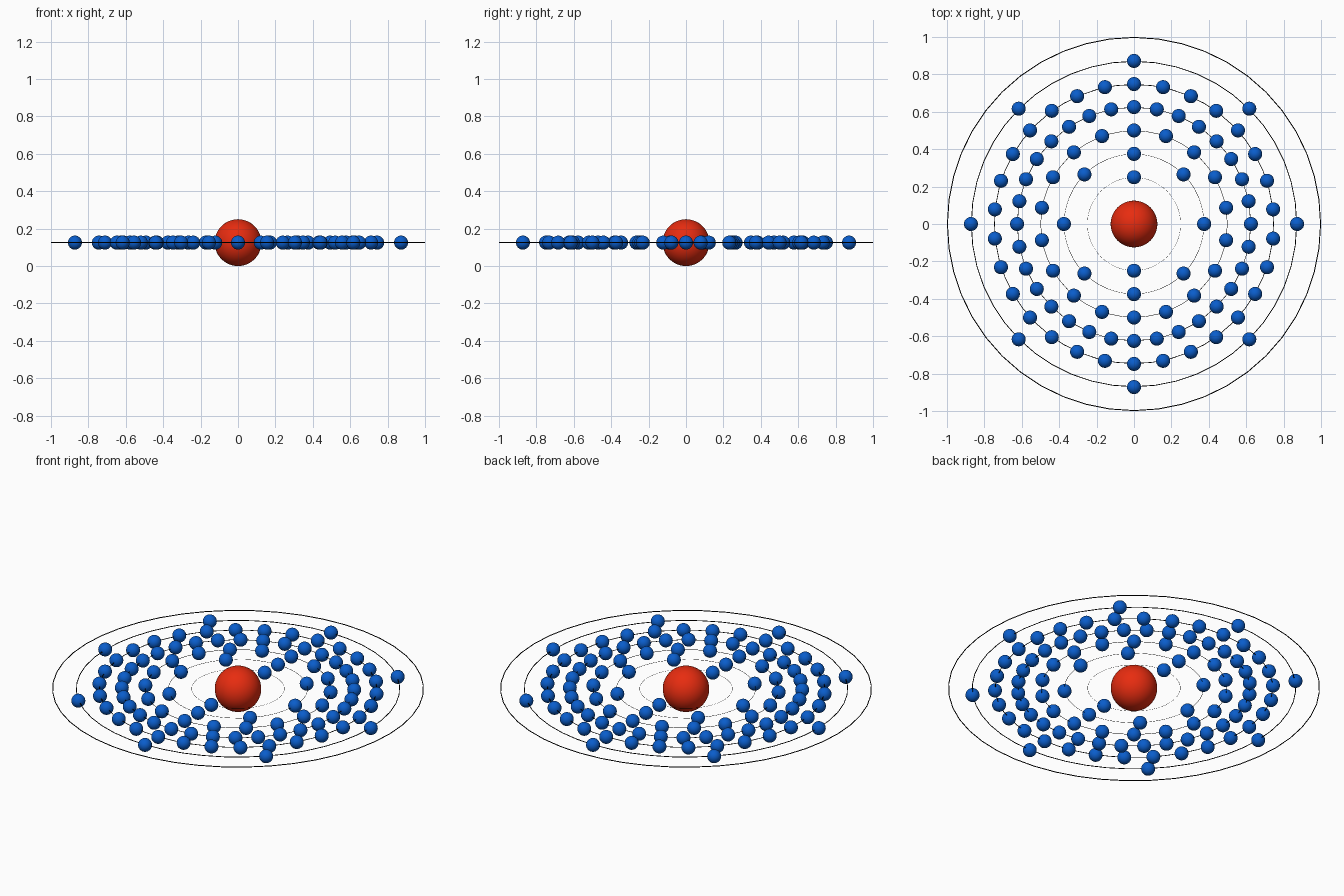
import bpy
from math import sin, cos, tau, radians

if "Cube" in bpy.data.objects:
    bpy.data.objects.remove(bpy.data.objects["Cube"])

Z = 0.125           # height of the orbit plane


def material(name, rgb):
    m = bpy.data.materials.new(name)
    m.diffuse_color = (*rgb, 1)
    m.use_nodes = True
    m.node_tree.nodes["Principled BSDF"].inputs["Base Color"].default_value = m.diffuse_color
    return m


RED = material("red", (0.8, 0.025, 0.005))
BLUE = material("blue", (0.003, 0.11, 0.6))
BLACK = material("black", (0.0, 0.0, 0.0))


def finish(name, mat):
    ob = bpy.context.object
    ob.name = name
    ob.data.materials.append(mat)
    bpy.ops.object.shade_smooth()
    return ob


# Central nucleus
bpy.ops.mesh.primitive_uv_sphere_add(segments=48, ring_count=24, radius=0.125,
                                     location=(0, 0, Z))
finish("nucleus", RED)

# First electron, whose mesh is shared by all the others
bpy.ops.mesh.primitive_uv_sphere_add(segments=32, ring_count=16, radius=0.0375)
first = finish("electron", BLUE)
electron_mesh = first.data
bpy.data.objects.remove(first)

# Shells: (radius, number of electrons); the outermost ring is empty
shells = [(0.25, 2), (0.375, 8), (0.5, 18), (0.625, 32),
          (0.748, 30), (0.872, 8), (1.0, 0)]

for s, (r, count) in enumerate(shells, 1):
    # Thin orbit ring, its wire scaled with its radius
    wire = 0.0025 * r
    bpy.ops.mesh.primitive_torus_add(major_segments=48, minor_segments=12,
                                     major_radius=r - wire, minor_radius=wire,
                                     location=(0, 0, Z))
    finish(f"orbit_ring_{s}", BLACK)

    # Electrons evenly spaced, starting at the back
    for i in range(count):
        a = radians(90) + tau * i / count
        ob = bpy.data.objects.new(f"electron_{s}_{i + 1}", electron_mesh)
        ob.location = (r * cos(a), r * sin(a), Z)
        bpy.context.collection.objects.link(ob)
